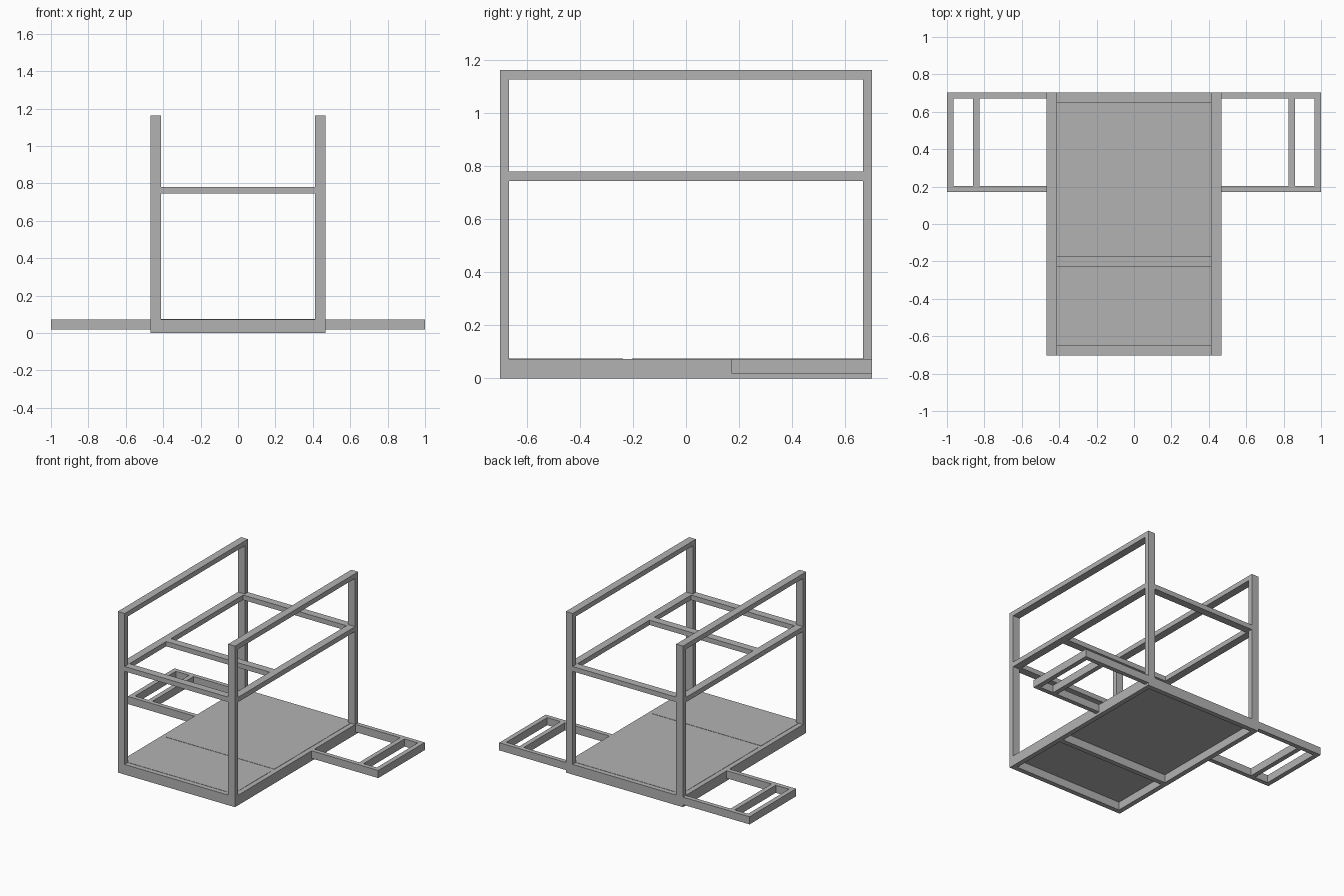
import bpy

cube = bpy.data.objects.get("Cube")
if cube:
    bpy.data.objects.remove(cube, do_unlink=True)

grey = bpy.data.materials.new("plain grey")
grey.use_nodes = True
colour = (0.45, 0.45, 0.45, 1)
grey.diffuse_color = colour
grey.node_tree.nodes["Principled BSDF"].inputs["Base Color"].default_value = colour


def box(name, x, y, z):
    """Box from (low, high) ranges on each axis."""
    bpy.ops.mesh.primitive_cube_add(size=1, location=[sum(r) / 2 for r in (x, y, z)])
    ob = bpy.context.object
    ob.name = name
    ob.scale = [r[1] - r[0] for r in (x, y, z)]
    bpy.ops.object.transform_apply(location=False, rotation=False, scale=True)
    ob.data.materials.append(grey)


def side_box(name, x, y, z):
    """The same box on the left (+x) and the right (-x)."""
    box("left_" + name, x, y, z)
    box("right_" + name, (-x[1], -x[0]), y, z)


T, W = 0.035, 0.055           # tube thickness and width
HX, HY, TOP = 0.468, 0.703, 1.163
BASE = 0.073                  # height of the base beams
IN, IY = HX - W, HY - T       # inner faces of the posts
MID = (0.745, 0.78)
BAR = (-0.238, -0.203)        # base divider

# Base frame
side_box("base_beam", (HX - T, HX), (-HY, HY), (0, BASE))
inner = (T - HX, HX - T)
for name, y in (("front", (-HY, -IY)), ("middle", BAR), ("back", (IY, HY))):
    box(name + "_base_beam", inner, y, (0, BASE))

# Deck panels between the base beams
box("front_deck", inner, (-IY, BAR[0]), (BASE - 0.015, BASE + 0.002))
box("back_deck", inner, (BAR[1], IY), (BASE - 0.015, BASE + 0.002))

# Posts with top and middle rails
side_box("front_post", (IN, HX), (-HY, -IY), (BASE, TOP))
side_box("back_post", (IN, HX), (IY, HY), (BASE, TOP))
side_box("top_rail", (IN, HX), (-IY, IY), (TOP - T, TOP))
side_box("middle_rail", (IN, HX), (-IY, IY), MID)

# Cross bars at middle height
for name, y in (("front", -HY), ("centre", -0.229), ("back", HY - W)):
    box(name + "_cross_bar", (-IN, IN), (y, y + W), MID)

# Side outriggers
WING = (0.018, BASE)
ARM = 0.172
side_box("outrigger_front_arm", (HX, 1), (ARM, ARM + 0.032), WING)
side_box("outrigger_back_arm", (HX, 1), (HY - 0.032, HY), WING)
for name, x in (("inner", 0.826), ("outer", 0.966)):
    side_box("outrigger_" + name + "_bar", (x, x + 0.034), (ARM + 0.032, HY - 0.032), WING)
